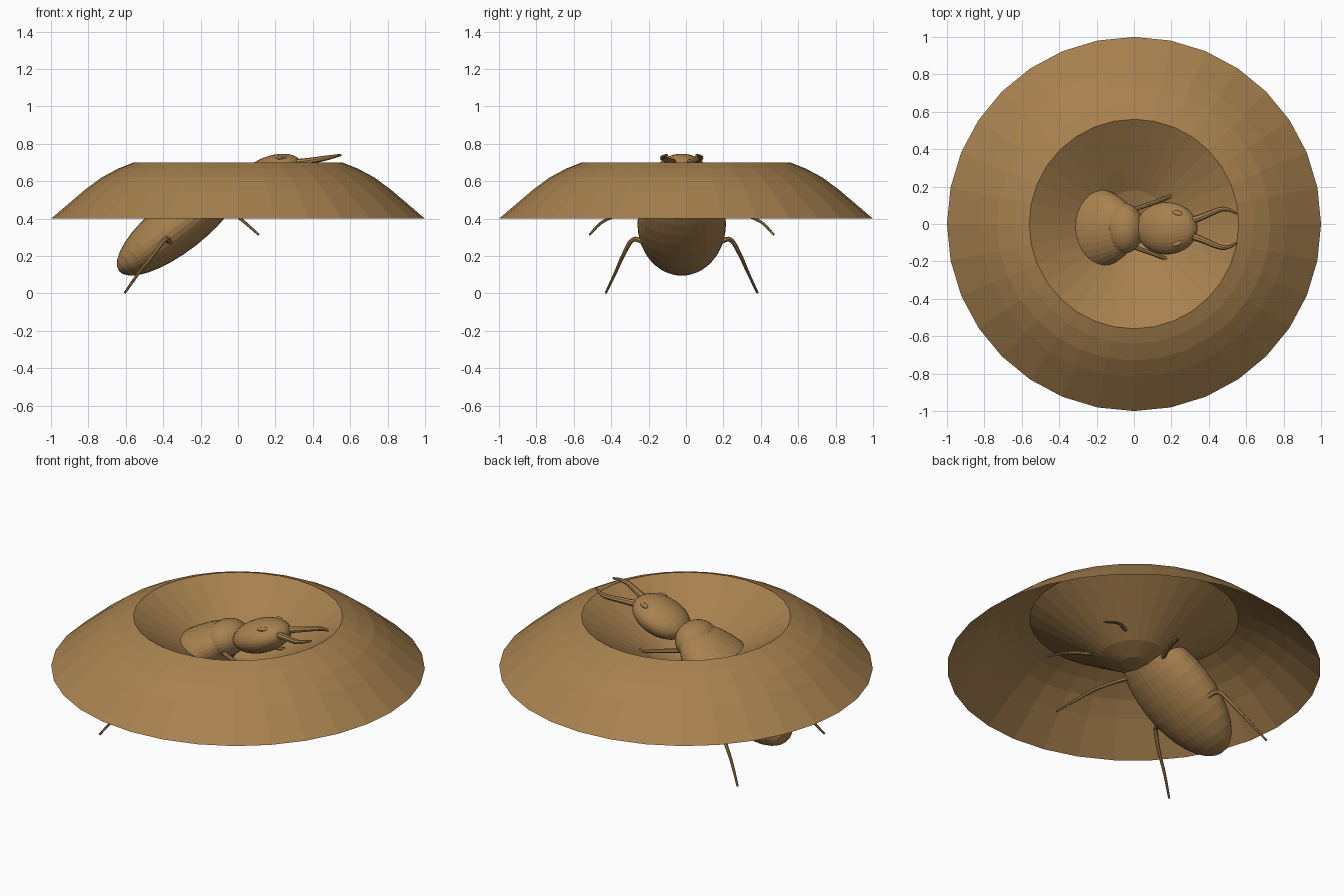
import bpy, bmesh, math
from mathutils import Matrix, Vector

if "Cube" in bpy.data.objects:
    bpy.data.objects.remove(bpy.data.objects["Cube"])

MID = -0.023  # insect's plane of symmetry (y)
sand = bpy.data.materials.new("sandy_brown")
sand.diffuse_color = (0.39, 0.22, 0.078, 1)
sand.use_nodes = True
sand.node_tree.nodes["Principled BSDF"].inputs["Base Color"].default_value = sand.diffuse_color


def finish(name, bm):
    bmesh.ops.recalc_face_normals(bm, faces=bm.faces)
    me = bpy.data.meshes.new(name)
    bm.to_mesh(me)
    bm.free()
    me.materials.append(sand)
    ob = bpy.data.objects.new(name, me)
    bpy.context.collection.objects.link(ob)
    return ob


def lathe(name, profile, n=32):
    """Open surface of revolution about z; the last point closes on the axis."""
    bm = bmesh.new()
    rings = [[bm.verts.new((r * math.sin(math.tau * i / n), r * math.cos(math.tau * i / n), z))
              for i in range(n)] for r, z in profile[:-1]]
    for a, b in zip(rings, rings[1:]):
        for i in range(n):
            j = (i + 1) % n
            bm.faces.new((a[i], a[j], b[j], b[i]))
    tip = bm.verts.new((0, 0, profile[-1][1]))
    for i in range(n):
        bm.faces.new((rings[-1][i], rings[-1][(i + 1) % n], tip))
    ob = finish(name, bm)
    if ob.data.polygons[-1].normal.z < 0:
        ob.data.flip_normals()
    return ob


def ellipsoid(name, loc, radii, pitch=0, yaw=0, seg=32, rings=16):
    """Ellipsoid with its poles along its length, nose pitched up."""
    bm = bmesh.new()
    bmesh.ops.create_uvsphere(bm, u_segments=seg, v_segments=rings, radius=1)
    m = (Matrix.Translation(loc) @ Matrix.Rotation(math.radians(yaw), 4, 'Z')
         @ Matrix.Rotation(math.radians(-pitch), 4, 'Y')
         @ Matrix.Diagonal((*radii, 1)) @ Matrix.Rotation(math.pi / 2, 4, 'Y'))
    bm.transform(m)
    return finish(name, bm)


def limb(name, pts, r0, r1, side, n=8, steps=5):
    """Tapered tube along a smoothed path, on one side of the body."""
    P = [Vector((x, MID + side * y, z)) for x, y, z in pts]
    Q = [2 * P[0] - P[1]] + P + [2 * P[-1] - P[-2]]
    path = []
    for k in range(1, len(Q) - 2):
        a, b, c, d = Q[k - 1:k + 3]
        for s in range(steps):
            t = s / steps
            path.append(0.5 * (2 * b + (c - a) * t + (2 * a - 5 * b + 4 * c - d) * t * t
                               + (3 * b - a - 3 * c + d) * t ** 3))
    path.append(P[-1])
    bm = bmesh.new()
    rings = []
    for i, p in enumerate(path):
        tan = (path[min(i + 1, len(path) - 1)] - path[max(i - 1, 0)]).normalized()
        u = tan.cross(Vector((0.1, 0.1, 1))).normalized()
        v = tan.cross(u)
        r = r0 + (r1 - r0) * i / (len(path) - 1)
        rings.append([bm.verts.new(p + r * (u * math.cos(math.tau * j / n) + v * math.sin(math.tau * j / n)))
                      for j in range(n)])
    for a, b in zip(rings, rings[1:]):
        for j in range(n):
            k = (j + 1) % n
            bm.faces.new((a[j], a[k], b[k], b[j]))
    bm.faces.new(rings[0])
    bm.faces.new(rings[-1])
    return finish(name, bm)


# Sand mound: outer slope, rim and funnel
lathe("sand_pit", [(1.0, 0.40), (0.82, 0.553), (0.73, 0.62), (0.64, 0.668), (0.56, 0.70),
                   (0.43, 0.62), (0.30, 0.54), (0.18, 0.465), (0.07, 0.425), (0, 0.42)])

# Body
ellipsoid("abdomen", (-0.313, MID, 0.372), (0.41, 0.237, 0.145), 38)
ellipsoid("thorax", (-0.055, MID, 0.57), (0.11, 0.135, 0.10), 25)
ellipsoid("head", (0.175, MID, 0.644), (0.172, 0.14, 0.09), 20)

# Paired eyes, jaws and legs
for side, tag in ((1, "left"), (-1, "right")):
    ellipsoid("eye_" + tag, (0.232, MID + side * 0.08, 0.724), (0.03, 0.016, 0.012), 5, -side * 25, 12, 8)
    limb("jaw_" + tag, [(0.29, 0.035, 0.695), (0.36, 0.06, 0.705), (0.46, 0.10, 0.722), (0.51, 0.098, 0.732),
                        (0.55, 0.078, 0.741)], 0.022, 0.006, side)
    limb("front_leg_" + tag, [(-0.03, 0.09, 0.53), (0.16, 0.158, 0.505), (0.26, 0.205, 0.495),
                              (0.39, 0.24, 0.44)], 0.013, 0.006, side)
    limb("middle_leg_" + tag, [(-0.12, 0.10, 0.45), (-0.03, 0.30, 0.43), (0.03, 0.42, 0.385),
                               (0.11, 0.492, 0.315)], 0.013, 0.006, side)
    limb("hind_leg_" + tag, [(-0.36, 0.19, 0.27), (-0.39, 0.26, 0.288), (-0.45, 0.31, 0.21),
                             (-0.53, 0.355, 0.11), (-0.605, 0.405, 0.004)], 0.015, 0.006, side)
